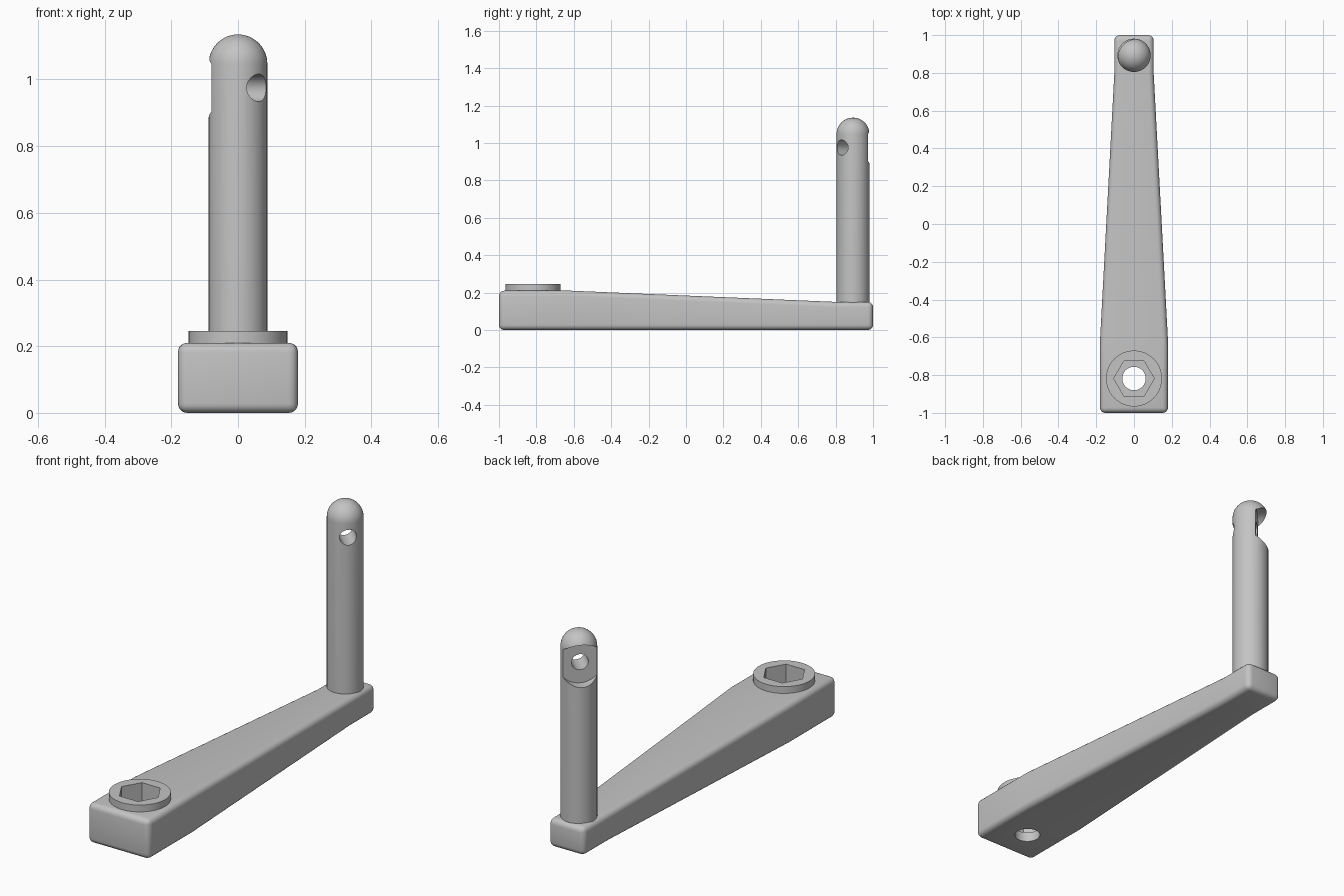
import bpy, bmesh, math
from mathutils import Vector

cube = bpy.data.objects.get("Cube")
if cube:
    bpy.data.objects.remove(cube, do_unlink=True)

grey = bpy.data.materials.new("plain_grey")
grey.use_nodes = True
grey.diffuse_color = (0.55, 0.55, 0.55, 1)
grey.node_tree.nodes["Principled BSDF"].inputs["Base Color"].default_value = grey.diffuse_color


def activate(obj):
    bpy.ops.object.select_all(action='DESELECT')
    obj.select_set(True)
    bpy.context.view_layer.objects.active = obj


def from_bmesh(name, bm):
    bmesh.ops.recalc_face_normals(bm, faces=bm.faces[:])
    mesh = bpy.data.meshes.new(name)
    bm.to_mesh(mesh)
    bm.free()
    obj = bpy.data.objects.new(name, mesh)
    bpy.context.collection.objects.link(obj)
    return obj


def cylinder(name, radius, depth, centre, sides=64, rotation=(0, 0, 0)):
    bpy.ops.mesh.primitive_cylinder_add(vertices=sides, radius=radius, depth=depth,
                                        location=centre, rotation=rotation)
    obj = bpy.context.object
    obj.name = name
    return obj


def cut(obj, cutter):
    activate(obj)
    mod = obj.modifiers.new("cut", 'BOOLEAN')
    mod.operation = 'DIFFERENCE'
    mod.solver = 'EXACT'
    mod.object = cutter
    bpy.ops.object.modifier_apply(modifier=mod.name)


def finish(obj):
    obj.data.materials.clear()
    obj.data.materials.append(grey)
    activate(obj)
    bpy.ops.object.shade_smooth_by_angle(angle=math.radians(30))


# Tapered arm: rectangular sections (y, half width, height) joined along y
bm = bmesh.new()
rings = []
for y, w, h in ((-1, 0.18, 0.21), (-0.62, 0.18, 0.21), (0.8, 0.104, 0.15), (1, 0.104, 0.15)):
    rings.append([bm.verts.new(p) for p in ((-w, y, 0), (w, y, 0), (w, y, h), (-w, y, h))])
for a, b in zip(rings, rings[1:]):
    for i in range(4):
        j = (i + 1) % 4
        bm.faces.new((a[i], a[j], b[j], b[i]))
bm.faces.new(rings[0])
bm.faces.new(rings[-1])
arm = from_bmesh("arm", bm)
activate(arm)
bevel = arm.modifiers.new("rounded_edges", 'BEVEL')
bevel.width = 0.028
bevel.segments = 5
bevel.limit_method = 'ANGLE'
bpy.ops.object.modifier_apply(modifier=bevel.name)

# Round boss on the wide end, with a hexagonal socket and a through hole
SOCKET_Y = -0.818
boss = cylinder("socket_boss", 0.148, 0.045, (0, SOCKET_Y, 0.2235))
hexagon = cylinder("hex_cutter", 0.107, 0.3, (0, SOCKET_Y, 0.2), 6, (0, 0, math.radians(30)))
bore = cylinder("bore_cutter", 0.062, 0.6, (0, SOCKET_Y, 0.1))
cut(boss, hexagon)
cut(arm, hexagon)
cut(arm, bore)

# Post with a domed top, turned from a profile
R, POST_Y, DOME_Z = 0.088, 0.893, 1.047
profile = [(0, 0.1), (R, 0.1)]
profile += [(R * math.cos(a), DOME_Z + R * math.sin(a))
            for a in (math.pi / 2 * i / 12 for i in range(12))]
profile.append((0, DOME_Z + R))
bm = bmesh.new()
verts = [bm.verts.new((x, 0, z)) for x, z in profile]
edges = [bm.edges.new(pair) for pair in zip(verts, verts[1:])]
bmesh.ops.spin(bm, geom=verts + edges, cent=(0, 0, 0), axis=(0, 0, 1),
               angle=math.tau, steps=64, use_merge=False)
bmesh.ops.remove_doubles(bm, verts=bm.verts[:], dist=0.0001)
bmesh.ops.translate(bm, verts=bm.verts[:], vec=(0, POST_Y, 0))
post = from_bmesh("post", bm)

# Diagonal cross hole, with a wide flat counterbore on the rear side
outward = Vector((-1, 1, 0)).normalized()
middle = Vector((0, POST_Y, 0.975))
tilt = (math.pi / 2, 0, math.pi / 4)
hole = cylinder("hole_cutter", 0.041, 0.6, middle, 48, tilt)
counterbore = cylinder("counterbore_cutter", 0.11, 0.2, middle + outward * 0.131, 64, tilt)
cut(post, counterbore)
cut(post, hole)

for helper in (hexagon, bore, hole, counterbore):
    bpy.data.objects.remove(helper, do_unlink=True)
for part in (arm, boss, post):
    finish(part)
